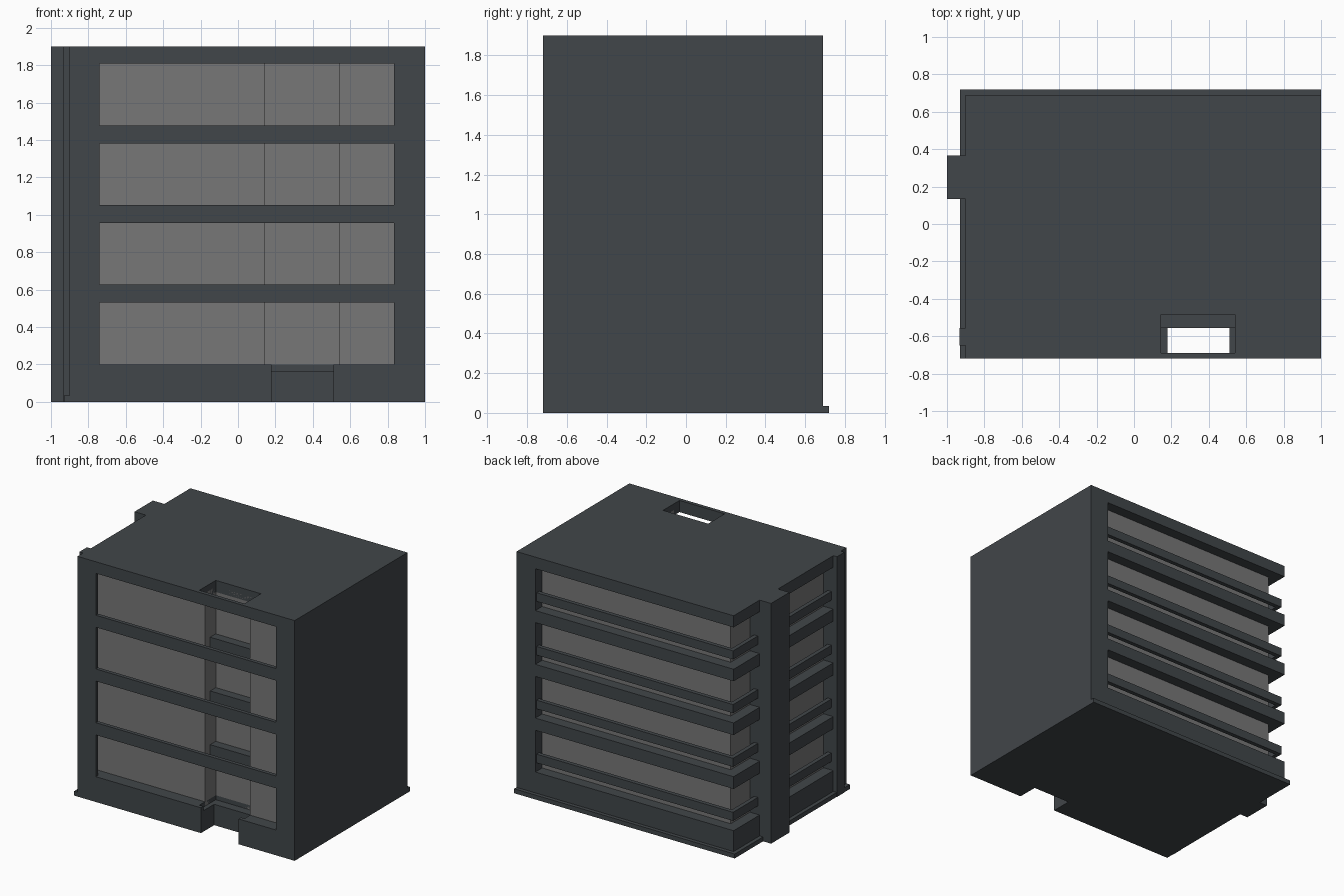
import bpy, bmesh

cube = bpy.data.objects.get("Cube")
if cube:
    bpy.data.objects.remove(cube, do_unlink=True)


def material(name, rgb):
    m = bpy.data.materials.new(name)
    m.use_nodes = True
    m.diffuse_color = (*rgb, 1)
    bsdf = next(n for n in m.node_tree.nodes if n.type == 'BSDF_PRINCIPLED')
    bsdf.inputs["Base Color"].default_value = (*rgb, 1)
    bsdf.inputs["Roughness"].default_value = 0.8
    return m


DARK = material("dark slate", (0.053, 0.061, 0.067))
GREY = material("window grey", (0.184, 0.184, 0.184))


def prism(name, pts, z0, z1, mat=DARK):
    """Extrude a plan outline from z0 to z1."""
    bm = bmesh.new()
    face = bm.faces.new([bm.verts.new((x, y, z0)) for x, y in pts])
    top = bmesh.ops.extrude_face_region(bm, geom=[face])["geom"]
    bmesh.ops.translate(bm, vec=(0, 0, z1 - z0),
                        verts=[v for v in top if isinstance(v, bmesh.types.BMVert)])
    bmesh.ops.recalc_face_normals(bm, faces=bm.faces)
    me = bpy.data.meshes.new(name)
    bm.to_mesh(me)
    bm.free()
    me.materials.append(mat)
    ob = bpy.data.objects.new(name, me)
    bpy.context.collection.objects.link(ob)
    return ob


def box(name, x0, x1, y0, y1, z0, z1, mat=DARK):
    return prism(name, [(x0, y0), (x1, y0), (x1, y1), (x0, y1)], z0, z1, mat)


def notched(x0, x1, y0, y1, n0, n1, depth):
    """Rectangle plan with a notch cut in from its front edge."""
    return [(x0, y0), (n0, y0), (n0, depth), (n1, depth), (n1, y0),
            (x1, y0), (x1, y1), (x0, y1)]


L, R, F, B = -0.90, 1.0, -0.72, 0.69      # body faces
SKIN = -0.69                              # back of the front screen
W0, W1 = -0.74, 0.835                     # front window opening
S0, S1, SB = 0.145, 0.54, -0.485          # light shaft
E0, E1, EB = 0.18, 0.51, -0.555           # entrance
TOP = 1.90
SILLS = [0.20, 0.627, 1.052, 1.477]       # bottom of each window row
HEADS = [0.53, 0.956, 1.382, 1.808]       # top of each window row

# Base and plinth with the entrance cut through
prism("base_plate", notched(-0.93, R, F, 0.72, E0, E1, EB), 0, 0.035)
prism("plinth", notched(L, R, F, B, E0, E1, EB), 0.035, 0.165)
prism("ground_floor", notched(L, R, F, B, S0, S1, SB), 0.165, SILLS[0])
for side, a, b in (("left", E1, S1), ("right", S0, E0)):
    box("entrance_sill_" + side, a, b, F, SKIN, 0.165, SILLS[0])

# Roof with the shaft opening
prism("roof", notched(L, R, F, B, S0, S1, SB), HEADS[-1], TOP)
box("roof_front_strip", S0, S1, F, SKIN, HEADS[-1], TOP)

# Glazed inner volume
prism("glazing", notched(-0.815, 0.9, -0.62, 0.605, S0, S1, SB), 0.1, 1.85, GREY)

# Solid end wall, front corner, pilaster and tower on the open side
box("end_wall", W1, R, F, B, SILLS[0], HEADS[-1])
box("front_corner", L, -0.80, F, EB, SILLS[0], HEADS[-1])
box("front_jamb", L, W0, F, SKIN, SILLS[0], HEADS[-1])
box("pilaster", -0.933, -0.80, -0.65, EB, 0, TOP)
box("stair_tower", -1.0, -0.80, 0.135, 0.365, 0, TOP)

# Floor slabs and front bands between the window rows
for i in range(3):
    z0, z1 = HEADS[i], SILLS[i + 1]
    prism("floor_slab_%d" % (i + 1),
          notched(L, 0.9, -0.60, B, S0 - 0.01, S1 + 0.01, EB), z0, z1)
    box("front_band_%d" % (i + 1), W0, W1, F, SKIN, z0, z1)

# Railings wrapping the back corner on every floor
xo, yo, t = L + 0.016, B - 0.016, 0.033
rail = [(xo, EB), (xo + t, EB), (xo + t, yo - t), (W1, yo - t), (W1, yo), (xo, yo)]
for i, z in enumerate(SILLS):
    prism("railing_%d" % (i + 1), rail, z + 0.067, z + 0.135)
